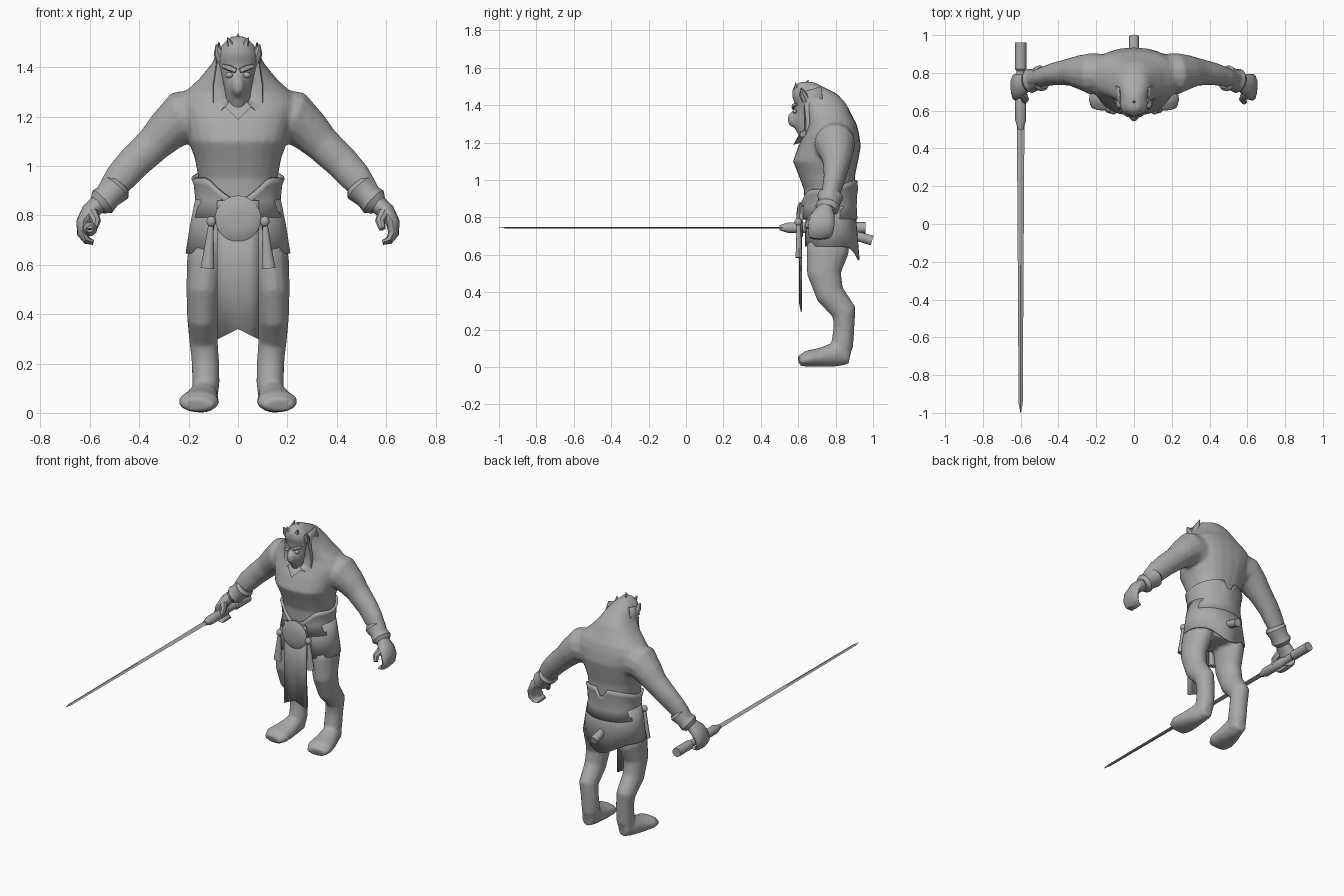
import bpy, bmesh, math
from mathutils import Vector

if "Cube" in bpy.data.objects:
    bpy.data.objects.remove(bpy.data.objects["Cube"])

grey = bpy.data.materials.new("stone grey")
grey.diffuse_color = (0.4, 0.4, 0.4, 1)
grey.use_nodes = True
grey.node_tree.nodes["Principled BSDF"].inputs["Base Color"].default_value = grey.diffuse_color
X, Y = Vector((1, 0, 0)), Vector((0, 1, 0))


def finish(name, bm, angle=40, thick=0):
    bmesh.ops.recalc_face_normals(bm, faces=bm.faces)
    me = bpy.data.meshes.new(name)
    bm.to_mesh(me)
    bm.free()
    ob = bpy.data.objects.new(name, me)
    bpy.context.collection.objects.link(ob)
    me.materials.append(grey)
    if thick:
        m = ob.modifiers.new("thickness", 'SOLIDIFY')
        m.thickness, m.offset = thick, 0
    bpy.ops.object.select_all(action='DESELECT')
    ob.select_set(True)
    bpy.context.view_layer.objects.active = ob
    bpy.ops.object.shade_smooth_by_angle(angle=math.radians(angle))
    return ob


def skin(bm, rings, caps=True):
    vs = [[bm.verts.new(p) for p in r] for r in rings]
    n = len(vs[0])
    for a, b in zip(vs, vs[1:]):
        for i in range(n):
            bm.faces.new((a[i], a[(i + 1) % n], b[(i + 1) % n], b[i]))
    if caps:
        bm.faces.new(vs[0])
        bm.faces.new(vs[-1])


def tube(bm, pts, ref, s=1, n=14):
    """Tube along (x, y, z, radius along ref, other radius); s=-1 mirrors in x."""
    c = [Vector(p[:3]) for p in pts]
    rings = []
    for i, p in enumerate(pts):
        t = (c[min(i + 1, len(c) - 1)] - c[max(i - 1, 0)]).normalized()
        u = (ref - t * ref.dot(t)).normalized()
        v = t.cross(u)
        ring = []
        for k in range(n):
            a = math.tau * k / n
            q = c[i] + u * p[3] * math.cos(a) + v * p[4] * math.sin(a)
            ring.append((q.x * s, q.y, q.z))
        rings.append(ring)
    skin(bm, rings)


def stack(bm, levels, n=24, e=0.85):
    """Horizontal rings from (z, front y, back y, half width)."""
    def sp(v):
        return math.copysign(abs(v) ** e, v)
    skin(bm, [[(rx * sp(math.cos(math.tau * k / n)),
                (f + b) / 2 + (b - f) / 2 * sp(math.sin(math.tau * k / n)), z)
               for k in range(n)] for z, f, b, rx in levels])


def ball(bm, c, r):
    vs = bmesh.ops.create_uvsphere(bm, u_segments=14, v_segments=8, radius=1)["verts"]
    for v in vs:
        v.co = Vector([c[i] + v.co[i] * r[i] for i in range(3)])


# Body: torso with hump, head, arms, legs and feet merged into one skin
body = bmesh.new()
stack(body, [(.62, .67, .86, .13), (.75, .64, .89, .16), (.95, .63, .9, .16),
             (1.03, .60, .905, .175), (1.1, .572, .92, .2), (1.18, .6, .935, .222),
             (1.25, .635, .925, .245), (1.3, .65, .912, .215), (1.35, .64, .885, .16),
             (1.41, .62, .855, .11), (1.46, .6, .81, .08), (1.5, .6, .73, .055),
             (1.525, .61, .68, .025)])
stack(body, [(1.23, .605, .7, .035), (1.28, .58, .72, .05), (1.32, .565, .72, .056),
             (1.37, .578, .72, .066), (1.41, .58, .72, .08), (1.45, .567, .72, .083),
             (1.49, .57, .7, .066), (1.52, .6, .66, .035)], e=1)
ball(body, (0, .578, 1.325), (.03, .036, .045))
for s in (1, -1):
    tube(body, [(.14, .8, 1.2, .1, .12), (.23, .795, 1.195, .11, .11),
                (.29, .805, 1.14, .09, .088), (.34, .805, 1.09, .073, .075),
                (.42, .795, 1.015, .06, .07), (.475, .78, .955, .053, .066),
                (.53, .765, .885, .045, .05), (.57, .755, .84, .04, .04)], Y, s)
    tube(body, [(.09, .765, .74, .07, .11), (.128, .757, .62, .08, .115),
                (.14, .738, .5, .07, .092), (.143, .77, .39, .064, .078),
                (.14, .845, .295, .058, .067), (.132, .845, .21, .056, .056),
                (.13, .835, .12, .056, .06), (.135, .82, .04, .05, .05)], X, s)
    tube(body, [(.135, .875, .06, .035, .045), (.14, .8, .068, .058, .066),
                (.15, .72, .052, .074, .052), (.16, .65, .045, .084, .044),
                (.165, .605, .032, .064, .028)], X, s)
ob = finish("body", body)
m = ob.modifiers.new("merge", 'REMESH')
m.mode, m.voxel_size, m.use_smooth_shade = 'VOXEL', .011, True
m = ob.modifiers.new("soften", 'SMOOTH')
m.iterations = 3

# Mane collar framing the face, pointed below the chin
bm = bmesh.new()
half = [(0, 1.19), (.05, 1.24), (.07, 1.225), (.098, 1.25), (.096, 1.33), (.082, 1.42), (.07, 1.47)]
for s in (1, -1):
    inner = [bm.verts.new((s * x * .45, .605 + .3 * x, z + (1.35 - z) * .3)) for x, z in half]
    outer = [bm.verts.new((s * x, .575 + .7 * x, z)) for x, z in half]
    back = [bm.verts.new((s * x * 1.1, .68 + .6 * x, z + .03)) for x, z in half]
    for r, q in ((inner, outer), (outer, back)):
        for i in range(len(half) - 1):
            bm.faces.new((r[i], r[i + 1], q[i + 1], q[i]))
bmesh.ops.remove_doubles(bm, verts=bm.verts, dist=.0005)
finish("mane", bm, 30, .006)

# Ears, crest tufts, brows and eyes
bm = bmesh.new()
for s in (1, -1):
    tube(bm, [(.062, .64, 1.43, .028, .026), (.078, .625, 1.46, .022, .02),
              (.088, .615, 1.492, .003, .003)], X, s, 8)
    tube(bm, [(.03, .59, 1.49, .015, .015), (.042, .585, 1.52, .002, .002)], X, s, 6)
tube(bm, [(0, .63, 1.5, .02, .02), (0, .655, 1.535, .002, .002)], X, 1, 6)
finish("ears_and_crest", bm, 30)
bm = bmesh.new()
for s in (1, -1):
    ball(bm, (s * .036, .582, 1.368), (.016, .012, .012))
    tube(bm, [(.008, .572, 1.385, .008, .01), (.035, .574, 1.397, .008, .012),
              (.062, .592, 1.405, .006, .008)], Y, s, 8)
finish("eyes_and_brows", bm)


def wrap(name, rows, thick, gap=0):
    """Band round the hips; rows give (z, half width, half depth) per angle."""
    bm = bmesh.new()
    n = 40
    grid = []
    for row in rows:
        ring = []
        for k in range(n):
            a = math.tau * (k + .5) / n
            z, rx, ry = row(a)
            ring.append((rx * math.cos(a), .765 + ry * math.sin(a), z))
        grid.append(ring)
    skin(bm, grid, False)
    cut = [f for f in bm.faces if f.calc_center_median().y < .75
           and abs(f.calc_center_median().x) < gap]
    bmesh.ops.delete(bm, geom=cut, context='FACES')
    finish(name, bm, 40, thick)


def belt_top(a):
    if math.sin(a) < 0:
        return .86 + .09 * min(1, (abs(math.cos(a)) / .7) ** 1.5)
    return .95 + .05 * math.sin(a) - (.05 if abs(math.cos(a)) < .1 else 0)


def hem(a):
    return .645 - .075 * max(0, math.sin(a)) ** 6


# Belt with raised sides and notched back, skirt with a dropped back flap
wrap("belt", [lambda a: (.79, .18, .144), lambda a: (.86, .165, .14),
              lambda a: (belt_top(a) - .025, .172, .143),
              lambda a: (belt_top(a), .182, .148)], .016)
wrap("skirt", [lambda a: (.87, .168, .138), lambda a: (.76, .19, .143),
               lambda a: (hem(a), .208, .147 + .012 * max(0, math.sin(a)))], .01, .1)

# Loincloth with a notched hem
bm = bmesh.new()
cols = [[(x, .608 + .1 * abs(x), z) for z in (.86, .6, .34 - .5 * abs(x))]
        for x in (-.085, -.045, 0, .045, .085)]
vs = [[bm.verts.new(p) for p in c] for c in cols]
for a, b in zip(vs, vs[1:]):
    for i in range(2):
        bm.faces.new((a[i], b[i], b[i + 1], a[i + 1]))
finish("loincloth", bm, 40, .006)

# Domed buckle disc
bm = bmesh.new()
tube(bm, [(0, .625, .787, .09, .09), (0, .606, .787, .093, .093),
          (0, .596, .787, .075, .075), (0, .591, .787, .035, .035)], X, 1, 28)
finish("buckle", bm)

# Tassels beside the buckle
bm = bmesh.new()
for s in (1, -1):
    ball(bm, (s * .108, .6, .775), (.02, .02, .022))
    tube(bm, [(.11, .602, .76, .011, .011), (.116, .603, .68, .018, .015),
              (.124, .603, .585, .028, .018)], X, s, 10)
finish("tassels", bm)

# Tail stub
bm = bmesh.new()
tube(bm, [(0, .86, .715, .025, .025), (0, .995, .677, .026, .026)], X, 1, 12)
finish("tail_stub", bm)

# Flared cuffs and curled hands
for s, side in ((1, "left"), (-1, "right")):
    bm = bmesh.new()
    tube(bm, [(.482, .775, .925, .058, .05), (.492, .772, .912, .07, .064),
              (.525, .765, .878, .058, .053), (.55, .757, .855, .066, .06),
              (.568, .752, .84, .05, .042)], Y, s, 12)
    finish(side + "_cuff", bm, 35)
    bm = bmesh.new()
    tube(bm, [(.56, .75, .85, .04, .038), (.6, .735, .815, .062, .036),
              (.628, .725, .77, .07, .028), (.63, .72, .725, .066, .022),
              (.612, .715, .698, .06, .016), (.585, .715, .69, .05, .01)], Y, s, 12)
    tube(bm, [(.59, .69, .81, .025, .025), (.575, .66, .775, .02, .02),
              (.585, .645, .745, .014, .014)], Y, s, 8)
    finish(side + "_hand", bm)

# Sword: round grip with collars and a long thin blade pointing forward
bm = bmesh.new()
grip = [(.96, .03), (.82, .03), (.81, .022), (.73, .022), (.72, .029), (.55, .029), (.5, .014)]
tube(bm, [(-.6, y, .745, r, r) for y, r in grip], X, 1, 12)
finish("sword_grip", bm, 35)
bm = bmesh.new()
blade = [(.53, .02, .005), (-.1, .016, .005), (-.95, .011, .004), (-1, .001, .001)]
tube(bm, [(-.6, y, .745, w, t) for y, w, t in blade], X, 1, 4)
finish("sword_blade", bm, 20)
